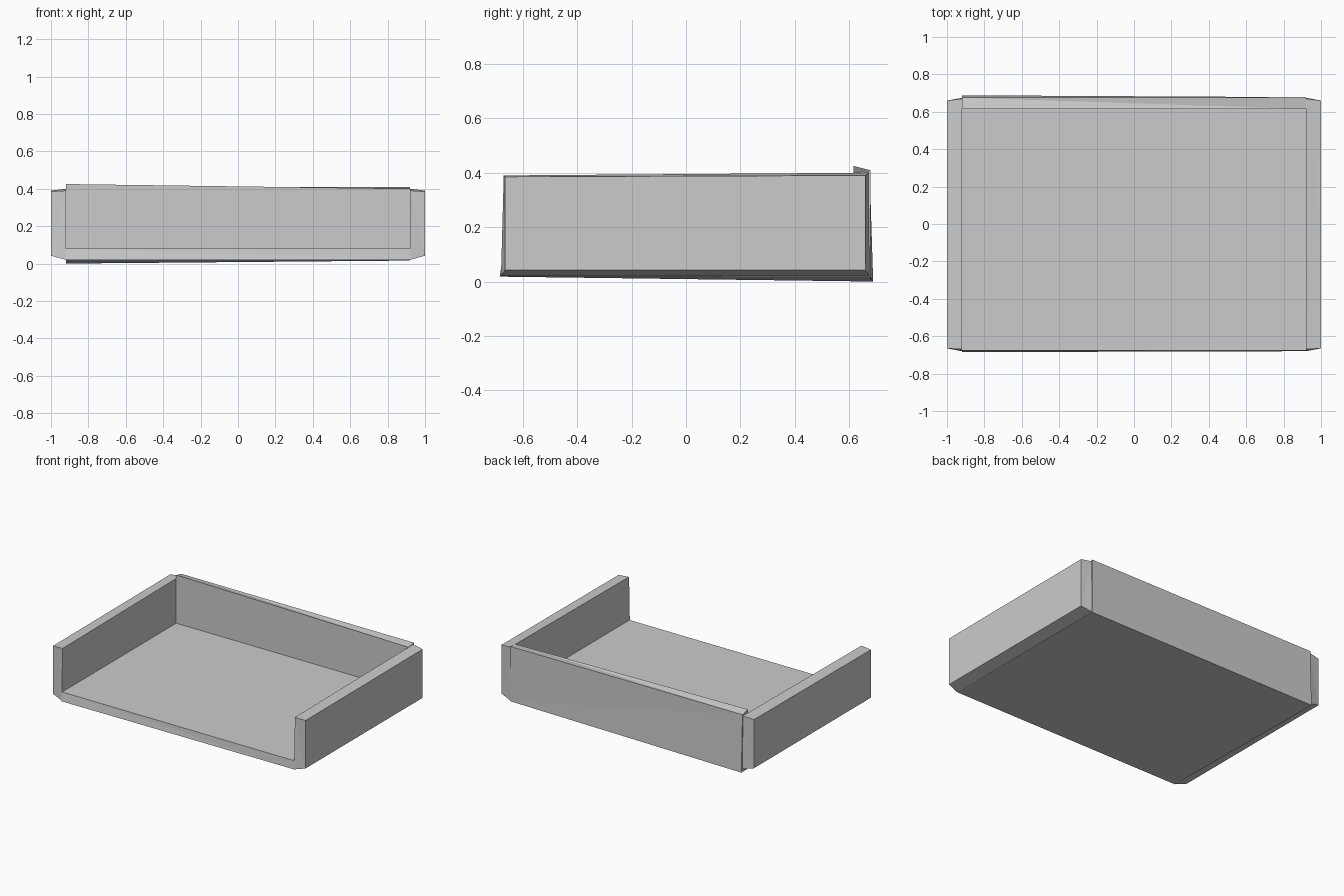
import bpy
import bmesh

cube = bpy.data.objects.get("Cube")
if cube:
    bpy.data.objects.remove(cube, do_unlink=True)

# Single plain material
grey = bpy.data.materials.new("light grey")
grey.use_nodes = True
colour = (0.6, 0.6, 0.6, 1)
grey.diffuse_color = colour
grey.node_tree.nodes["Principled BSDF"].inputs["Base Color"].default_value = colour

INNER_X, OUTER_X = 0.92, 1.0     # inside and outside of the side walls
FLOOR_Z, BACK_Y = 0.08, 0.615    # inside faces of the floor and back wall


def panel(name, first, second):
    """Closed six-sided panel between two matching loops of four corners."""
    bm = bmesh.new()
    a = [bm.verts.new(p) for p in first]
    b = [bm.verts.new(p) for p in second]
    bm.faces.new(a)
    bm.faces.new(b[::-1])
    for i in range(4):
        j = (i + 1) % 4
        bm.faces.new((a[j], a[i], b[i], b[j]))
    # Warped quads become flat triangles
    bmesh.ops.triangulate(bm, faces=bm.faces[:])
    bmesh.ops.recalc_face_normals(bm, faces=bm.faces[:])
    mesh = bpy.data.meshes.new(name)
    bm.to_mesh(mesh)
    bm.free()
    mesh.materials.append(grey)
    obj = bpy.data.objects.new(name, mesh)
    bpy.context.collection.objects.link(obj)
    return obj


# Side walls, tapering towards their outer faces
inner_profile = [(-0.68, 0.02), (0.675, 0.02), (0.67, 0.4), (-0.67, 0.39)]
outer_profile = [(-0.665, 0.042), (0.66, 0.042), (0.66, 0.39), (-0.665, 0.385)]
for name, side in (("left_wall", 1), ("right_wall", -1)):
    panel(name,
          [(side * INNER_X, y, z) for y, z in inner_profile],
          [(side * OUTER_X, y, z) for y, z in outer_profile])

# Floor, its underside dipping towards the back right corner
X = INNER_X
panel("floor",
      [(-X, -0.675, FLOOR_Z), (X, -0.675, FLOOR_Z), (X, BACK_Y, FLOOR_Z), (-X, BACK_Y, FLOOR_Z)],
      [(-X, -0.685, 0.018), (X, -0.68, 0.02), (X, 0.675, 0.016), (-X, 0.685, 0)])

# Back wall, standing proud of the right wall and flush with the left one
panel("back_wall",
      [(-X, BACK_Y, 0.016), (X, BACK_Y, 0.02), (X, BACK_Y, 0.4), (-X, BACK_Y, 0.425)],
      [(-X, 0.688, 0), (X, 0.678, 0.016), (X, 0.678, 0.408), (-X, 0.675, 0.41)])
